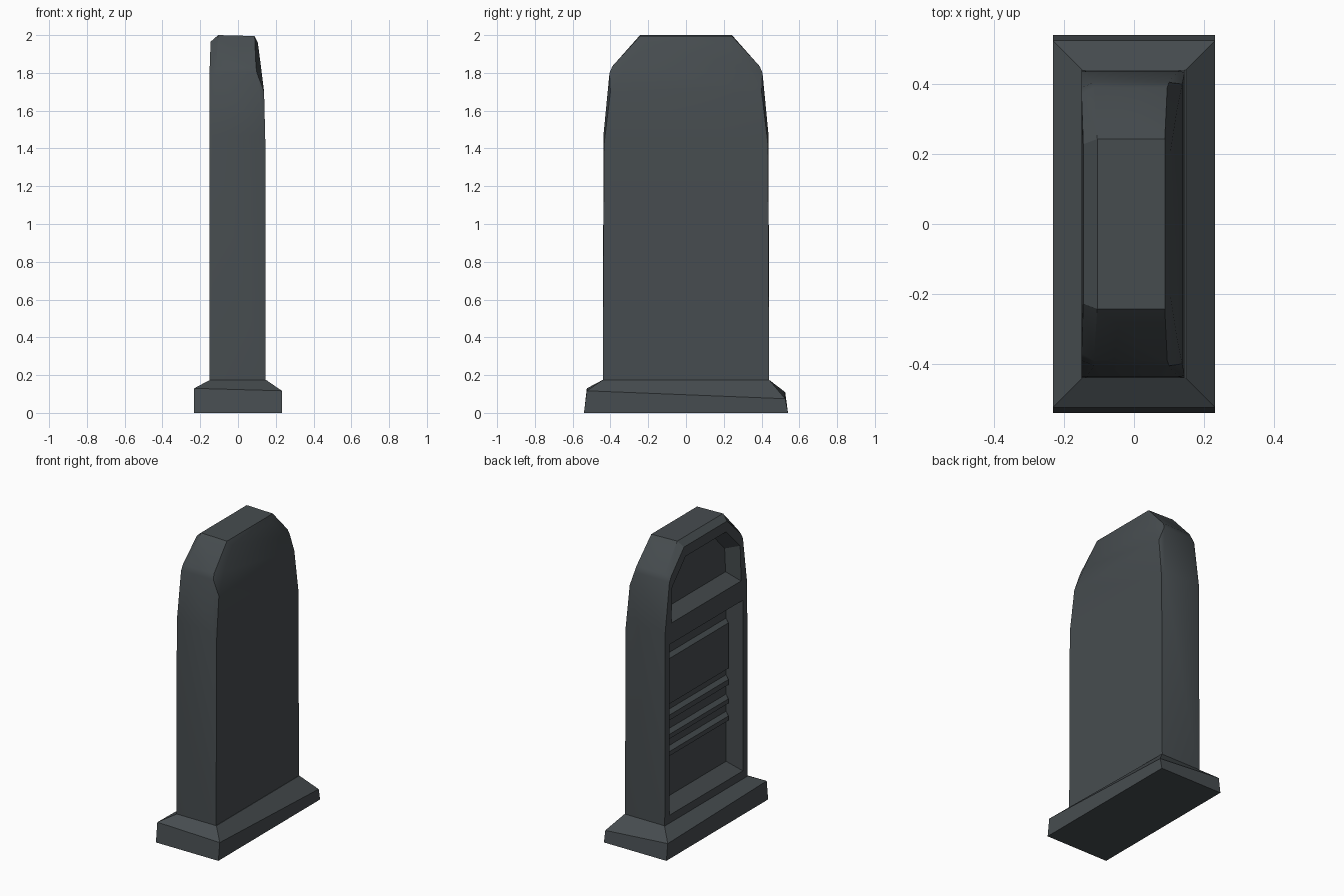
import bpy, bmesh, math

if "Cube" in bpy.data.objects:
    bpy.data.objects.remove(bpy.data.objects["Cube"])

slate = bpy.data.materials.new("dark_slate")
slate.diffuse_color = (0.062, 0.073, 0.079, 1)
slate.use_nodes = True
slate.node_tree.nodes["Principled BSDF"].inputs["Base Color"].default_value = slate.diffuse_color


def finish(name, bm, smooth=None):
    bmesh.ops.recalc_face_normals(bm, faces=bm.faces)
    me = bpy.data.meshes.new(name)
    bm.to_mesh(me)
    bm.free()
    me.materials.append(slate)
    ob = bpy.data.objects.new(name, me)
    bpy.context.collection.objects.link(ob)
    if smooth:
        shade(ob, smooth)
    return ob


def activate(ob):
    bpy.ops.object.select_all(action='DESELECT')
    ob.select_set(True)
    bpy.context.view_layer.objects.active = ob


def shade(ob, angle):
    activate(ob)
    bpy.ops.object.shade_smooth_by_angle(angle=math.radians(angle))


def loft(rings, strips=False):
    """Join rings of 3D points; caps are ngons or mirrored quad strips."""
    bm = bmesh.new()
    vs = [[bm.verts.new(p) for p in r] for r in rings]
    n = len(vs[0])
    for a, b in zip(vs, vs[1:]):
        for i in range(n):
            j = (i + 1) % n
            bm.faces.new((a[i], a[j], b[j], b[i]))
    for r in (vs[0], vs[-1]):
        if strips:
            for i in range(n // 2 - 1):
                bm.faces.new((r[i], r[i + 1], r[n - 2 - i], r[n - 1 - i]))
        else:
            bm.faces.new(r)
    return bm


def mirrored(half):
    """Half outline of (x, y, z) mirrored over y to a closed ring."""
    return half + [(x, -y, z) for x, y, z in reversed(half)]


# Plinth with an uneven worn rim and a sloped shoulder
def rect(hx, hy, zs):
    return [(sx * hx, sy * hy, z) for (sx, sy), z in
            zip(((-1, -1), (1, -1), (1, 1), (-1, 1)), zs)]

finish("plinth", loft([rect(.232, .54, [0] * 4),
                       rect(.232, .525, (.13, .117, .075, .11)),
                       rect(.148, .44, [.175] * 4)]))

# Slab: front edge, two full outlines, softened back edge
front = [(-.15, .44, .16), (-.15, .435, 1.47), (-.15, .39, 1.79), (-.15, .37, 1.825), (-.145, .228, 1.965)]
front_full = [(-.14, .44, .16), (-.135, .437, 1.47), (-.115, .405, 1.80), (-.115, .39, 1.835), (-.105, .243, 2.0)]
back_full = [(.135, .44, .16), (.125, .437, 1.47), (.10, .405, 1.80), (.095, .39, 1.835), (.088, .243, 1.995)]
back = [(.145, .44, .16), (.145, .434, 1.42), (.138, .40, 1.70), (.122, .32, 1.83), (.105, .21, 1.96)]
slab = finish("headstone_slab", loft([mirrored(r) for r in (front, front_full, back_full, back)], True))

# Recesses with splayed walls, cut in the carved (-x) side
FACE, FLOOR, OUT = -.15, -.07, -.20


def recess(name, outer, inner):
    k = (OUT - FACE) / (FLOOR - FACE)
    far = [(OUT, a[0] + k * (b[0] - a[0]), a[1] + k * (b[1] - a[1])) for a, b in zip(outer, inner)]
    near = [(FLOOR, y, z) for y, z in inner]
    cutter = finish(name, loft([mirrored(far), mirrored(near)]))
    mod = slab.modifiers.new(name, 'BOOLEAN')
    mod.operation, mod.solver, mod.object = 'DIFFERENCE', 'EXACT', cutter
    activate(slab)
    bpy.ops.object.modifier_apply(modifier=name)
    bpy.data.objects.remove(cutter)

recess("panel_recess", [(.39, .227), (.39, 1.373)], [(.325, .295), (.325, 1.32)])
recess("arch_recess", [(.37, 1.51), (.36, 1.75), (.215, 1.90)],
       [(.32, 1.57), (.31, 1.73), (.195, 1.85)])
shade(slab, 32)

# Raised plaque and plain bars on the panel floor, with bevelled tops
for name, low, high in (("plaque", .93, 1.265), ("bar_upper", .82, .885),
                        ("bar_middle", .695, .755), ("bar_lower", .58, .64)):
    base = [(FLOOR + .01, .33, low - .01), (FLOOR + .01, .33, high)]
    top = [(FLOOR - .025, .315, low), (FLOOR - .025, .315, high - .03)]
    finish(name, loft([mirrored(base), mirrored(top)]))
